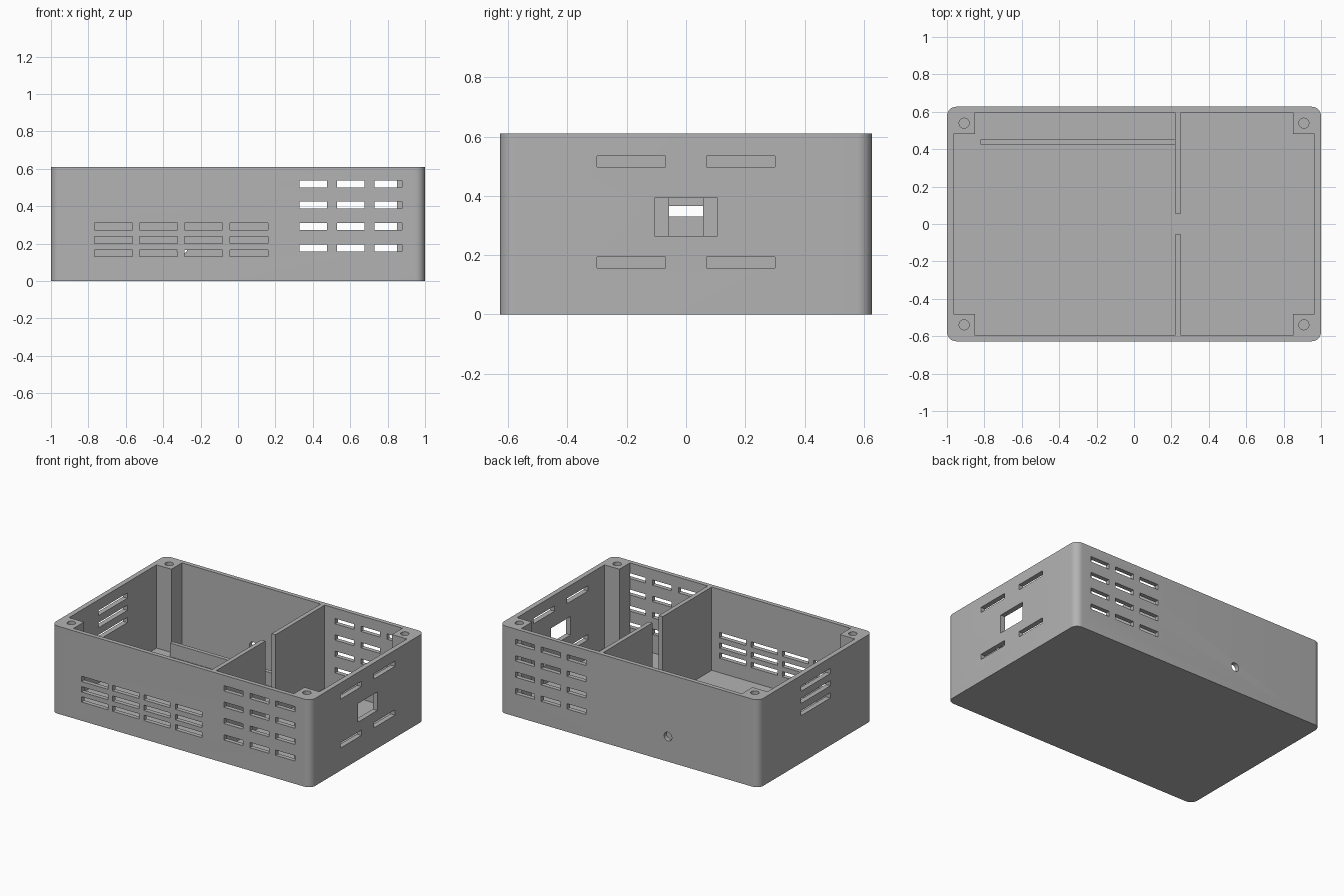
import bpy, bmesh, math

H = 0.61            # overall height
HX, HY = 1.0, 0.627 # outer half sizes
IX, IY = 0.965, 0.597  # inner half sizes
PX, PY = 0.85, 0.481   # inner faces of the corner posts
FLOOR = 0.03

cube = bpy.data.objects.get("Cube")
if cube:
    bpy.data.objects.remove(cube, do_unlink=True)

grey = bpy.data.materials.new("plain grey")
grey.use_nodes = True
grey.diffuse_color = (0.45, 0.45, 0.45, 1)
grey.node_tree.nodes["Principled BSDF"].inputs["Base Color"].default_value = (0.45, 0.45, 0.45, 1)


def make_object(name, bm):
    bmesh.ops.recalc_face_normals(bm, faces=bm.faces)
    mesh = bpy.data.meshes.new(name)
    bm.to_mesh(mesh)
    bm.free()
    mesh.materials.append(grey)
    obj = bpy.data.objects.new(name, mesh)
    bpy.context.collection.objects.link(obj)
    return obj


def add_prism(bm, outline, z0, z1):
    face = bm.faces.new([bm.verts.new((x, y, z0)) for x, y in outline])
    top = bmesh.ops.extrude_face_region(bm, geom=[face])["geom"]
    for v in top:
        if isinstance(v, bmesh.types.BMVert):
            v.co.z = z1


def add_box(bm, x, y, z):
    add_prism(bm, [(x[0], y[0]), (x[1], y[0]), (x[1], y[1]), (x[0], y[1])], *z)


def circle(cx, cy, r, n=24):
    return [(cx + r * math.cos(math.tau * i / n), cy + r * math.sin(math.tau * i / n))
            for i in range(n)]


def cut(target, bm):
    """Subtract the shape in bm from the target, then drop the cutter."""
    cutter = make_object("cutter", bm)
    cutter.hide_render = True
    mod = target.modifiers.new("cut", "BOOLEAN")
    mod.object = cutter
    mod.operation = "DIFFERENCE"
    mod.solver = "EXACT"
    bpy.context.view_layer.objects.active = target
    bpy.ops.object.modifier_apply(modifier=mod.name)
    bpy.data.objects.remove(cutter, do_unlink=True)


# Outer body with rounded vertical corners
R, STEPS = 0.05, 8
outline = []
for k, (sx, sy) in enumerate([(1, 1), (-1, 1), (-1, -1), (1, -1)]):
    for i in range(STEPS + 1):
        a = math.pi / 2 * (k + i / STEPS)
        outline.append((sx * (HX - R) + R * math.cos(a), sy * (HY - R) + R * math.sin(a)))
bm = bmesh.new()
add_prism(bm, outline, 0, H)
body = make_object("case_body", bm)

# Cavity, leaving a square post in each corner
bm = bmesh.new()
cavity = []
for sx, sy in [(1, 1), (-1, 1), (-1, -1), (1, -1)]:
    corner = [(IX * sx, PY * sy), (PX * sx, PY * sy), (PX * sx, IY * sy)]
    cavity += corner if sx * sy > 0 else corner[::-1]
add_prism(bm, cavity, FLOOR, 1)
cut(body, bm)

# Vent slots and openings, each only as deep as its wall
bm = bmesh.new()
front, back = (-0.7, -IY), (IY, 0.7)
right, left = (-1.1, -IX), (IX, 1.1)

for x in (-0.767, -0.527, -0.287, -0.043):
    for z in (0.13, 0.20, 0.273):
        add_box(bm, (x, x + 0.203), front, (z, z + 0.037))
for x in (0.33, 0.53, 0.73):
    for z in (0.159, 0.274, 0.387, 0.501):
        for wall in (front, back):
            add_box(bm, (x, x + 0.147), wall, (z, z + 0.037))
for y in (-0.30, 0.07):
    for z in (0.157, 0.497):
        add_box(bm, left, (y, y + 0.23), (z, z + 0.037))
add_box(bm, left, (-0.107, 0.107), (0.264, 0.393))
for z in (0.33, 0.415, 0.50):
    add_box(bm, right, (-0.16, 0.16), (z, z + 0.036))

# Screw holes in the posts
for sx in (-1, 1):
    for sy in (-1, 1):
        add_prism(bm, circle(0.908 * sx, 0.539 * sy, 0.027), H - 0.2, 1)
cut(body, bm)

# Round cable hole through the back wall
bm = bmesh.new()
add_prism(bm, circle(0, 0, 0.03), -0.1, 0.1)
for v in bm.verts:
    x, y, z = v.co
    v.co = (x - 0.30, 0.64 + z, 0.175 + y)
cut(body, bm)

# Inner walls
for name, x, y, top in [
    ("divider_back", (0.22, 0.25), (0.057, IY), H),
    ("divider_front", (0.22, 0.25), (-IY, -0.057), H),
    ("low_rib", (-0.82, 0.22), (0.425, 0.453), 0.125),
]:
    bm = bmesh.new()
    add_box(bm, x, y, (FLOOR, top))
    make_object(name, bm)

# Smooth the rounded parts, keep the edges sharp
bpy.ops.object.select_all(action="DESELECT")
body.select_set(True)
bpy.context.view_layer.objects.active = body
bpy.ops.object.shade_smooth_by_angle(angle=math.radians(30))
